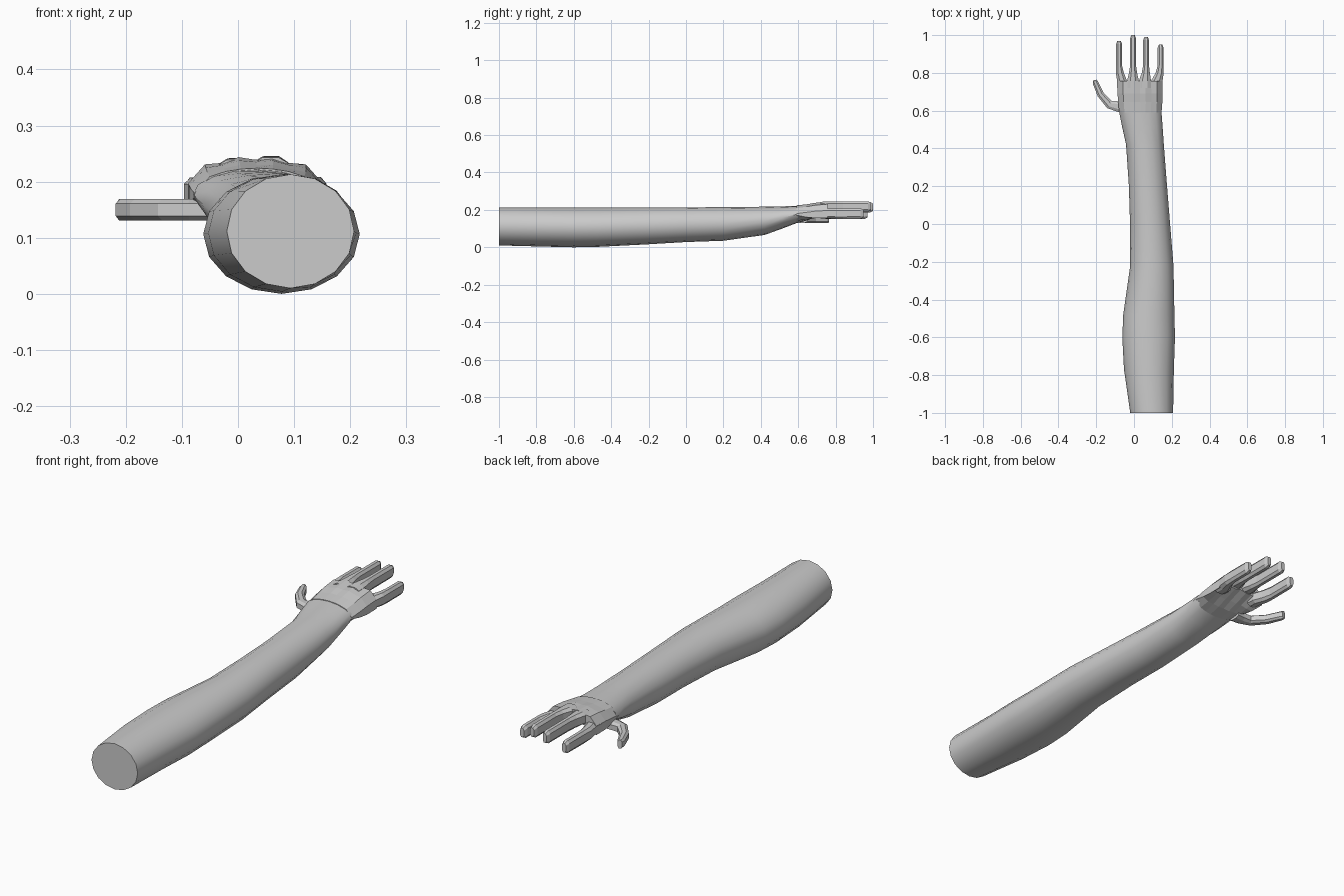
import bpy, bmesh, math
from mathutils import Vector

old = bpy.data.objects.get("Cube")
if old:
    bpy.data.objects.remove(old, do_unlink=True)

# One plain grey for the whole arm
grey = bpy.data.materials.new("light grey")
grey.use_nodes = True
grey.diffuse_color = (0.6, 0.6, 0.6, 1)
grey.node_tree.nodes["Principled BSDF"].inputs["Base Color"].default_value = (0.6, 0.6, 0.6, 1)


def loft(name, rings, smooth=False):
    """Skin a list of equal-length point rings and cap both ends."""
    bm = bmesh.new()
    rows = [[bm.verts.new(p) for p in ring] for ring in rings]
    n = len(rows[0])
    for a, b in zip(rows, rows[1:]):
        for i in range(n):
            j = (i + 1) % n
            bm.faces.new((a[i], a[j], b[j], b[i]))
    bm.faces.new(rows[0])
    bm.faces.new(rows[-1])
    bmesh.ops.recalc_face_normals(bm, faces=bm.faces)
    mesh = bpy.data.meshes.new(name)
    bm.to_mesh(mesh)
    bm.free()
    obj = bpy.data.objects.new(name, mesh)
    bpy.context.collection.objects.link(obj)
    mesh.materials.append(grey)
    if smooth:
        bpy.ops.object.select_all(action='DESELECT')
        obj.select_set(True)
        bpy.context.view_layer.objects.active = obj
        bpy.ops.object.shade_smooth_by_angle(angle=math.radians(40))
    return obj


def ellipse(y, x0, x1, z0, z1, n=16):
    cx, cz, rx, rz = (x0 + x1) / 2, (z0 + z1) / 2, (x1 - x0) / 2, (z1 - z0) / 2
    return [(cx + rx * math.cos(2 * math.pi * i / n), y,
             cz + rz * math.sin(2 * math.pi * i / n)) for i in range(n)]


def digit_ring(center, direction, w, h):
    """Chamfered rectangle across a horizontal direction."""
    side = Vector((direction[1], -direction[0], 0)).normalized()
    a, b = w / 2, h / 2
    corners = [(a, b * .6), (a * .45, b), (-a * .45, b), (-a, b * .6),
               (-a, -b * .6), (-a * .45, -b), (a * .45, -b), (a, -b * .6)]
    return [Vector(center) + side * u + Vector((0, 0, v)) for u, v in corners]


# Arm: y, left and right limits, bottom and top limits
arm = [(-1.0, -.02, .207, .01, .213), (-.77, -.053, .211, .004, .213),
       (-.6, -.062, .217, 0, .213), (-.48, -.057, .214, .002, .213),
       (-.22, -.02, .209, .015, .213), (0, -.021, .191, .028, .213),
       (.2, -.027, .175, .035, .215), (.42, -.042, .158, .066, .217),
       (.52, -.064, .151, .102, .219), (.6, -.08, .145, .133, .222)]
loft("arm", [ellipse(*s) for s in arm], smooth=True)


# Palm: arched slab that blends from the wrist oval to the knuckle row
def palm_ring(y, x0, x1, arch, edge_low, edge_high, thin, knuckle):
    top, bottom = [], []
    for i in range(9):
        u = i / 4 - 1
        x = x0 + (x1 - x0) * i / 8
        lift = arch * math.sqrt(max(0, 1 - u * u))
        bump = knuckle if i % 2 else -knuckle
        top.append((x, y, edge_high + lift + bump))
        bottom.append((x, y, edge_low + lift * thin - bump))
    return top + bottom[::-1]


loft("palm", [palm_ring(.59, -.078, .146, .044, .172, .180, -1, 0),
              palm_ring(.645, -.084, .150, .042, .160, .188, -.4, .001),
              palm_ring(.69, -.087, .151, .042, .154, .195, .2, .002),
              palm_ring(.757, -.089, .151, .042, .154, .200, .8, .003)])

# Fingers: base limits, finger centre x, tip y, centre z
fingers = [("index_finger", -.089, -.037, -.079, .970, .179),
           ("middle_finger", -.037, .026, -.005, 1.0, .214),
           ("ring_finger", .026, .090, .064, .990, .218),
           ("little_finger", .090, .151, .141, .950, .180)]
for name, x0, x1, cx, tip, z in fingers:
    forward = (0, 1, 0)
    base = (x0 + x1) / 2
    stations = [(base, .72, x1 - x0, .05), (base, .757, x1 - x0, .054),
                ((base + cx * 3) / 4, .80, .043, .056), (cx, .84, .031, .056),
                (cx, tip - .016, .031, .055), (cx, tip, .018, .04)]
    loft(name, [digit_ring((x, y, z), forward, w, h) for x, y, w, h in stations])

# Thumb: curved path sticking out to the side
path = [(-.045, .622, .060), (-.085, .622, .056), (-.130, .632, .044),
        (-.177, .686, .036), (-.204, .748, .030), (-.208, .762, .018)]
rings = []
for i, (x, y, w) in enumerate(path):
    before, after = path[max(i - 1, 0)], path[min(i + 1, len(path) - 1)]
    rings.append(digit_ring((x, y, .150), (after[0] - before[0], after[1] - before[1]), w, .038))
loft("thumb", rings)
